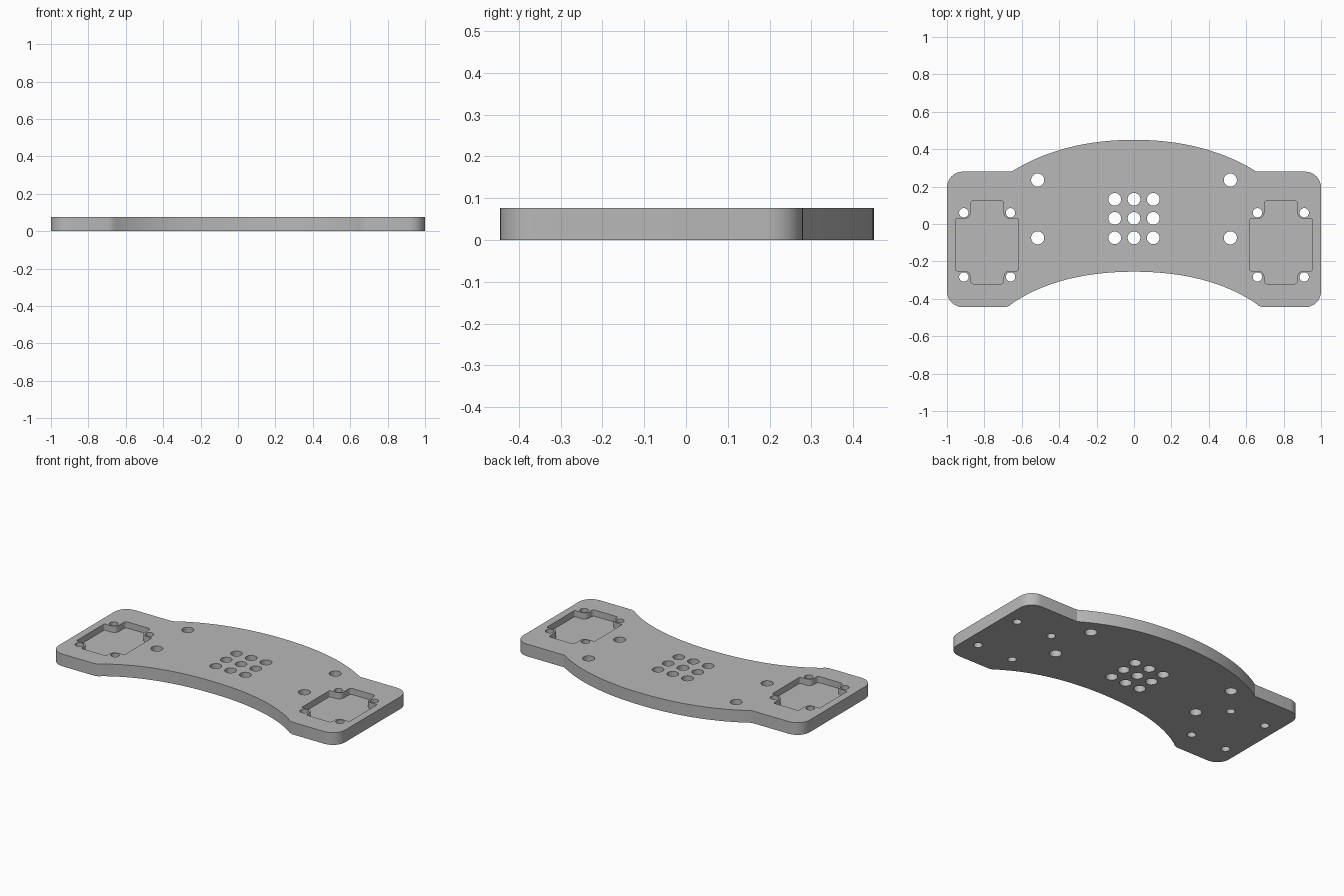
import bpy, bmesh, math
from mathutils import Vector
from mathutils.geometry import interpolate_bezier

THICK = 0.077
FLOOR = 0.038  # height of the pocket floors

cube = bpy.data.objects.get("Cube")
if cube:
    bpy.data.objects.remove(cube, do_unlink=True)

grey = bpy.data.materials.new("plain_grey")
grey.use_nodes = True
colour = (0.48, 0.48, 0.48, 1)
grey.diffuse_color = colour
grey.node_tree.nodes["Principled BSDF"].inputs["Base Color"].default_value = colour


def fillet(corner, before, after, radius, steps=8):
    """Round a square corner between two neighbouring points."""
    c = Vector(corner)
    u = (Vector(before) - c).normalized() * radius
    v = (Vector(after) - c).normalized() * radius
    turn = [i / steps * math.pi / 2 for i in range(steps + 1)]
    return [c + u * (1 - math.sin(a)) + v * (1 - math.cos(a)) for a in turn]


def bezier(points, count=24):
    p = [Vector((x, y, 0)) for x, y in points]
    return [q.to_2d() for q in interpolate_bezier(*p, count)]


def circle(x, y, r, n=32):
    return [Vector((x + r * math.cos(math.tau * i / n),
                    y + r * math.sin(math.tau * i / n))) for i in range(n)]


def mirrored(half):
    return [Vector((-p.x, p.y)) for p in reversed(half)]


def prism_object(name, outlines, z0, z1):
    """Extrude closed outlines into one object."""
    bm = bmesh.new()
    for outline in outlines:
        face = bm.faces.new([bm.verts.new((p[0], p[1], z0)) for p in outline])
        up = bmesh.ops.extrude_face_region(bm, geom=[face])["geom"]
        verts = [g for g in up if isinstance(g, bmesh.types.BMVert)]
        bmesh.ops.translate(bm, vec=(0, 0, z1 - z0), verts=verts)
    bmesh.ops.recalc_face_normals(bm, faces=bm.faces)
    mesh = bpy.data.meshes.new(name)
    bm.to_mesh(mesh)
    bm.free()
    mesh.materials.append(grey)
    obj = bpy.data.objects.new(name, mesh)
    bpy.context.collection.objects.link(obj)
    return obj


# Plate: right half of the outline, from the back middle to the front middle
back, front, corner = 0.28, -0.445, 0.085
half = bezier([(0, 0.45), (0.25, 0.45), (0.47, 0.395), (0.655, back)])
half += fillet((1, back), (0, back), (1, front), corner)
half += fillet((1, front), (1, back), (0, front), corner)
half += [Vector((0.69, front)), Vector((0.668, -0.438))]
half += bezier([(0.645, -0.42), (0.47, -0.305), (0.25, -0.255), (0, -0.255)])
plate = prism_object("plate", [half + mirrored(half)[1:-1]], 0, THICK)

# Through holes: middle grid, four wide holes, and screw holes at each pocket
holes = [circle(x, y, 0.034) for x in (-0.103, 0, 0.103) for y in (0.132, 0.03, -0.074)]
for side in (-1, 1):
    holes += [circle(side * 0.515, y, 0.035) for y in (0.235, -0.074)]
    holes += [circle(side * x, y, 0.025) for x in (0.66, 0.91) for y in (0.06, -0.283)]
hole_cutter = prism_object("hole_cutter", holes, -0.1, 0.2)

# Pockets: rectangle with a narrower tab at front and back
x0, x1, x2, x3 = 0.62, 0.697, 0.873, 0.953
y0, y1, y2, y3 = -0.32, -0.25, 0.028, 0.125
corners = [(x0, y1), (x1, y1), (x1, y0), (x2, y0), (x2, y1), (x3, y1),
           (x3, y2), (x2, y2), (x2, y3), (x1, y3), (x1, y2), (x0, y2)]
radii = [0.006, 0.034, 0.016, 0.016, 0.034, 0.006] * 2
pocket = []
for i, c in enumerate(corners):
    pocket += fillet(c, corners[i - 1], corners[(i + 1) % 12], radii[i], 6)
pocket_cutter = prism_object("pocket_cutter", [pocket, mirrored(pocket)], FLOOR, 0.2)

# Cut the plate, then keep only the finished mesh
for cutter in (hole_cutter, pocket_cutter):
    cutter.hide_render = True
    mod = plate.modifiers.new(cutter.name, "BOOLEAN")
    mod.operation = "DIFFERENCE"
    mod.solver = "EXACT"
    mod.object = cutter
bpy.context.view_layer.update()
finished = bpy.data.meshes.new_from_object(
    plate.evaluated_get(bpy.context.evaluated_depsgraph_get()))
plate.modifiers.clear()
plate.data = finished
for cutter in (hole_cutter, pocket_cutter):
    bpy.data.objects.remove(cutter, do_unlink=True)

# Smooth curved walls, sharp rims
for obj in bpy.context.selected_objects:
    obj.select_set(False)
plate.select_set(True)
bpy.context.view_layer.objects.active = plate
bpy.ops.object.shade_smooth_by_angle(angle=math.radians(25))
